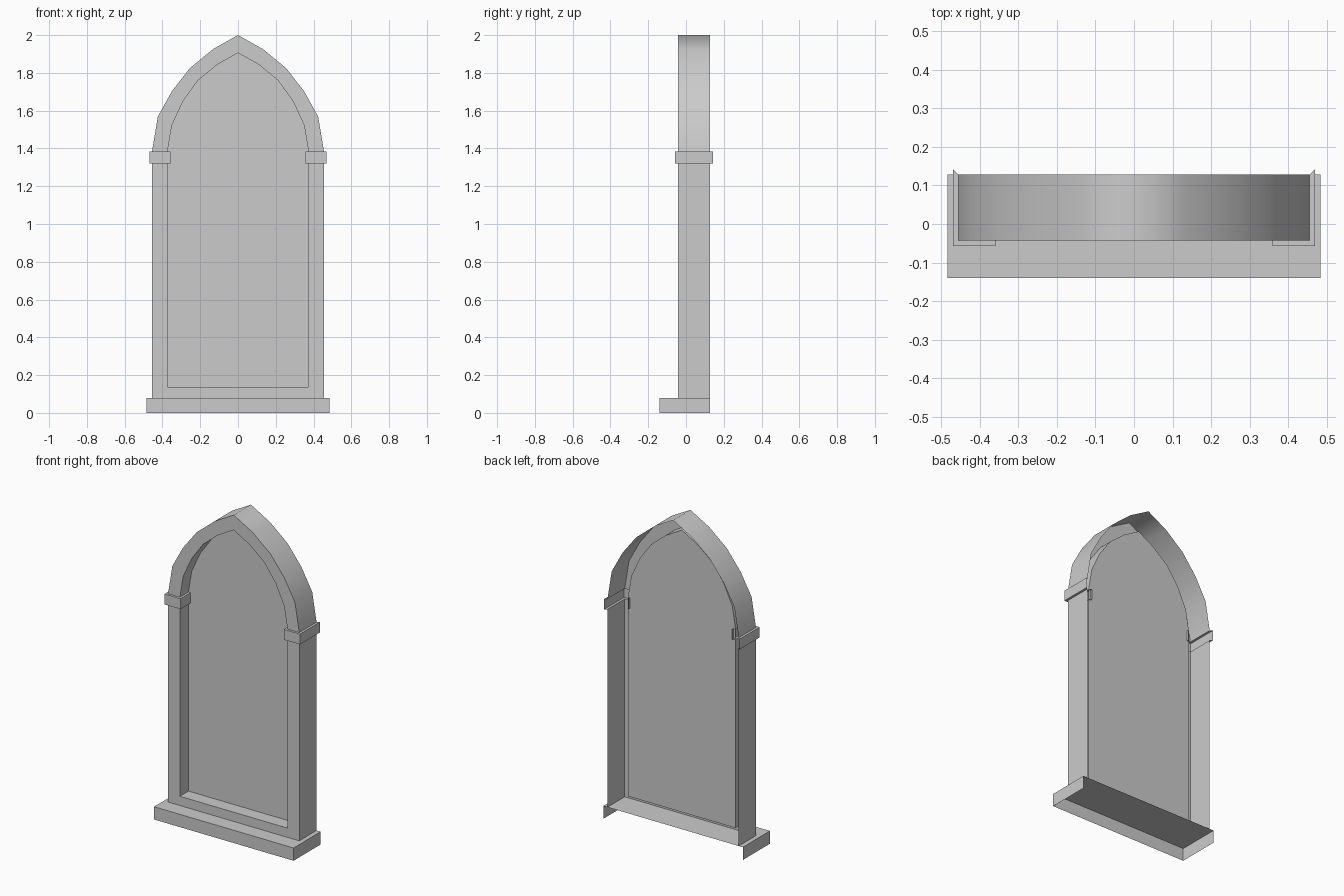
import bpy
import math

cube = bpy.data.objects.get("Cube")
if cube:
    bpy.data.objects.remove(cube, do_unlink=True)

stone = bpy.data.materials.new("grey_stone")
stone.use_nodes = True
GREY = (0.6, 0.6, 0.6, 1)
stone.diffuse_color = GREY
stone.node_tree.nodes["Principled BSDF"].inputs["Base Color"].default_value = GREY

# Depths of the frame front, the recessed panel and the open back
FRONT, PANEL, BACK = -0.043, 0.042, 0.128
OUT, IN = 0.455, 0.373          # jamb half-widths
SILL, RAIL = 0.08, 0.138        # heights of sill top and rail top
CAP_LOW, SPRING, LIP = 1.32, 1.385, 0.0145


def add_mesh(name, verts, faces, mirror=False):
    mesh = bpy.data.meshes.new(name)
    mesh.from_pydata(verts, [], faces)
    mesh.materials.append(stone)
    obj = bpy.data.objects.new(name, mesh)
    bpy.context.collection.objects.link(obj)
    if mirror:
        obj.modifiers.new("Mirror", 'MIRROR').use_mirror_merge = False
    return obj


def section(outer, inner, lip=0.0):
    """Open channel section: outer side, front and inner reveal."""
    (xo, zo), (xi, zi) = outer, inner
    return [(xo + lip, BACK + lip, zo), (xo + lip, FRONT - lip, zo),
            (xi - lip, FRONT - lip, zi), (xi - lip, PANEL + lip, zi)]


def sweep(name, rings, mirror=False):
    """Join neighbouring sections with quads."""
    n = len(rings[0])
    faces = [(i * n + k + 1, i * n + k, (i + 1) * n + k, (i + 1) * n + k + 1)
             for i in range(len(rings) - 1) for k in range(n - 1)]
    return add_mesh(name, [v for r in rings for v in r], faces, mirror)


def level(z, lip=0.0):
    return section((OUT, z), (IN, z), lip)


# Pointed arch: matching outer and inner points from spring to apex
outer = [(OUT, SPRING), (0.425, 1.567), (0.35, 1.703), (0.255, 1.825), (0.132, 1.926), (0, 2)]
inner = [(IN, SPRING), (0.35, 1.523), (0.291, 1.65), (0.212, 1.76), (0.111, 1.843), (0, 1.906)]


def both_sides(points):
    return points + [(-x, z) for x, z in reversed(points[:-1])]


arch = sweep("pointed_arch", [section(o, i) for o, i in zip(both_sides(outer), both_sides(inner))])
bpy.context.view_layer.objects.active = arch
arch.select_set(True)
bpy.ops.object.shade_smooth_by_angle(angle=math.radians(62))

# Jambs, mitred into the bottom rail, and hollow capitals
sweep("jambs", [section((OUT, SILL), (IN, RAIL)), level(CAP_LOW)], mirror=True)
sweep("capitals", [level(CAP_LOW), level(CAP_LOW, LIP), level(SPRING, LIP), level(SPRING)], mirror=True)

# Bottom rail: front strip and reveal ledge
sweep("bottom_rail", [section((x * OUT, SILL), (x * IN, RAIL))[1:] for x in (-1, 1)])

# Recessed panel filling the opening
loop = [(-IN, RAIL), (IN, RAIL)] + both_sides(inner)
add_mesh("window_panel", [(x, PANEL, z) for x, z in loop], [range(len(loop))])

# Sill: top, front and ends, open below and behind
W, F = 0.4835, -0.14
add_mesh("sill",
         [(x, y, z) for z in (0, SILL) for x, y in ((-W, BACK), (-W, F), (W, F), (W, BACK))],
         [(0, 1, 5, 4), (1, 2, 6, 5), (2, 3, 7, 6), (4, 5, 6, 7)])
